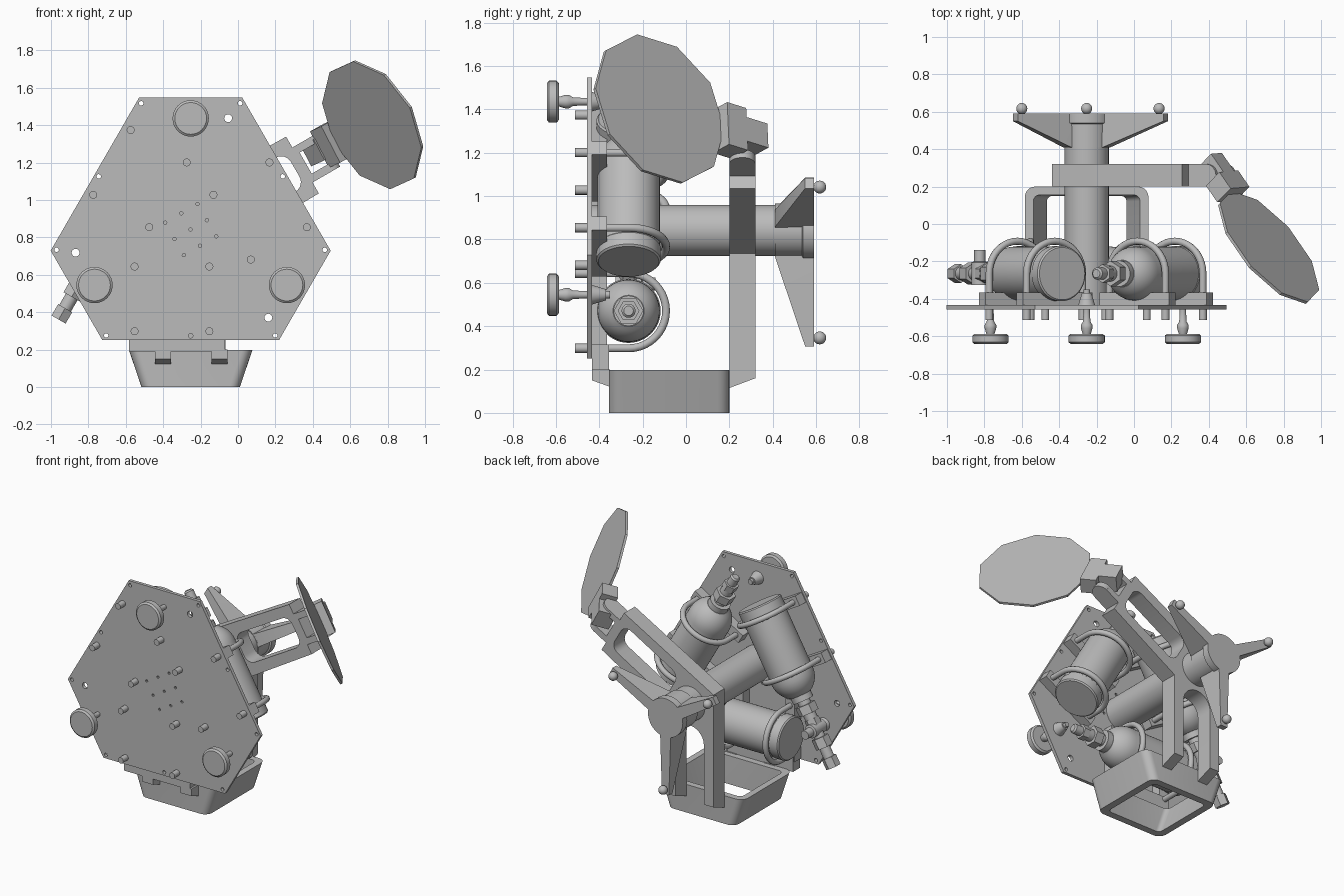
import bpy, bmesh
from math import sin, cos, pi, radians
from mathutils import Matrix, Vector

old = bpy.data.objects.get("Cube")
if old:
    bpy.data.objects.remove(old)

CX, CZ = -0.253, 0.842          # main optical axis
TANK_Y, TANK_R = -0.265, 0.371  # tank depth and distance from the axis
FRONT, BACK = -0.457, -0.434    # faces of the big plate

grey = bpy.data.materials.new("plain_grey")
grey.use_nodes = True
grey.diffuse_color = (0.5, 0.5, 0.5, 1)
grey.node_tree.nodes["Principled BSDF"].inputs["Base Color"].default_value = (0.5, 0.5, 0.5, 1)


def frame(origin, x, z):
    """Matrix with the given local x and z directions."""
    x, z = Vector(x).normalized(), Vector(z).normalized()
    y = z.cross(x)
    m = Matrix((x, y, z)).transposed().to_4x4()
    m.translation = Vector(origin)
    return m


def along(origin, x):
    x = Vector(x).normalized()
    return frame(origin, x, x.orthogonal())


def finish(name, bm, m):
    bm.transform(m)
    bmesh.ops.recalc_face_normals(bm, faces=bm.faces)
    mesh = bpy.data.meshes.new(name)
    bm.to_mesh(mesh)
    bm.free()
    mesh.materials.append(grey)
    ob = bpy.data.objects.new(name, mesh)
    bpy.context.collection.objects.link(ob)
    bpy.ops.object.select_all(action='DESELECT')
    ob.select_set(True)
    bpy.context.view_layer.objects.active = ob
    bpy.ops.object.shade_smooth_by_angle(angle=radians(32))
    return ob


def lathe(name, profile, m, sides=32):
    """Turn (radius, distance) points about local x."""
    bm = bmesh.new()
    rings = [[bm.verts.new((d, r * cos(2 * pi * i / sides), r * sin(2 * pi * i / sides)))
              for i in range(sides)] for r, d in profile]
    for a, b in zip(rings, rings[1:]):
        for i in range(sides):
            j = (i + 1) % sides
            bm.faces.new((a[i], a[j], b[j], b[i]))
    bm.faces.new(rings[0])
    bm.faces.new(rings[-1])
    return finish(name, bm, m)


def rod(name, r, a, b, m, sides=24):
    return lathe(name, [(r, a), (r, b)], m, sides)


def box(name, lo, hi, m):
    bm = bmesh.new()
    bmesh.ops.create_cube(bm, size=1)
    for v in bm.verts:
        v.co = [(l + h) / 2 + c * (h - l) for c, l, h in zip(v.co, lo, hi)]
    return finish(name, bm, m)


def slab(name, loops, w0, w1, m, tweak=None):
    """Extrude a flat outline with holes along local z."""
    bm = bmesh.new()
    for loop in loops:
        vs = [bm.verts.new((u, v, w0)) for u, v in loop]
        for i, v in enumerate(vs):
            bm.edges.new((v, vs[i - 1]))
    bmesh.ops.triangle_fill(bm, use_beauty=True, edges=bm.edges[:])
    top = bmesh.ops.extrude_face_region(bm, geom=bm.faces[:])["geom"]
    for v in top:
        if isinstance(v, bmesh.types.BMVert):
            v.co.z = w1
    if tweak:
        for v in bm.verts:
            tweak(v)
    return finish(name, bm, m)


def polar(r, deg):
    return r * cos(radians(deg)), r * sin(radians(deg))


def circle(cx, cy, r, n=16):
    return [(cx + r * cos(2 * pi * i / n), cy + r * sin(2 * pi * i / n)) for i in range(n)]


def round_rect(x0, x1, y0, y1, r, n=6):
    pts = []
    for k, (x, y) in enumerate(((x1 - r, y1 - r), (x0 + r, y1 - r), (x0 + r, y0 + r), (x1 - r, y0 + r))):
        for i in range(n + 1):
            a = (k + i / n) * pi / 2
            pts.append((x + r * cos(a), y + r * sin(a)))
    return pts


# Local x right, y up, z toward the front
WALL = frame((CX, 0, CZ), (1, 0, 0), (0, -1, 0))
SECTORS = (-90, 30, 150)

# Big six-sided plate with its drilled holes
outline, holes = [], []
for s in SECTORS:
    outline += [polar(0.757, s - 38.6), polar(0.757, s + 38.6)]
    holes += [circle(*polar(0.725, s + e), 0.012) for e in (-38.6, 38.6)]
    holes += [circle(*polar(0.568, s), 0.012), circle(*polar(0.628, s + 41.4), 0.021)]
for i in (-1, 0, 1):
    for j in (-1, 0, 1):
        a = radians(30)
        holes.append(circle(0.1 * (i * cos(a) - j * sin(a)), 0.1 * (i * sin(a) + j * cos(a)), 0.009, 10))
slab("main_plate", [outline] + holes, -BACK, -FRONT, WALL)

# Three tanks with valves, saddles and U-bolts
dome = [(0.144 * cos(radians(a)), 0.13 + 0.15 * sin(radians(a))) for a in range(0, 61, 10)]
TANK = [(0.14, -0.38), (0.148, -0.372), (0.148, -0.31), (0.144, -0.305)] + dome
for s in SECTORS:
    n = Vector((cos(radians(s)), 0, sin(radians(s))))
    d = Vector((-n.z, 0, n.x))
    T = frame(Vector((CX, TANK_Y, CZ)) + n * TANK_R, d, n)
    lathe("tank", TANK, T, 48)
    rod("valve_collar", 0.07, 0.25, 0.3, T)
    rod("valve_stem", 0.042, 0.29, 0.45, T)
    rod("valve_nut", 0.068, 0.33, 0.39, T, 6)
    rod("valve_small_nut", 0.05, 0.43, 0.475, T, 6)
    lathe("valve_tip", [(0.032, 0.47), (0.032, 0.53), (0.022, 0.54)], T)
    if s == 150:  # the left tank carries a longer valve with a side branch
        rod("branch_pipe", 0.036, 0.47, 0.74, T)
        rod("branch_nut", 0.058, 0.56, 0.63, T, 6)
        rod("branch_end_nut", 0.05, 0.7, 0.77, T, 6)
        side = along(T @ Vector((0.5, 0, 0)), (0, 1, 0))
        lathe("branch_side", [(0.045, -0.06), (0.045, 0.06), (0.03, 0.065), (0.03, 0.125)], side)
    for t in (-0.3, 0.1):
        box("saddle", (t - 0.035, 0.1, -0.215), (t + 0.035, TANK_Y - BACK, 0.215), T)
        path = [(t, 0.17, 0.173)]
        path += [(t, -0.173 * sin(pi * i / 20), 0.173 * cos(pi * i / 20)) for i in range(21)]
        path += [(t, 0.17, -0.173)]
        cu = bpy.data.curves.new("u_bolt", 'CURVE')
        cu.dimensions = '3D'
        cu.bevel_depth, cu.bevel_resolution = 0.019, 3
        sp = cu.splines.new('POLY')
        sp.points.add(len(path) - 1)
        for p, co in zip(sp.points, path):
            p.co = (*(T @ Vector(co)), 1)
        cu.materials.append(grey)
        bolt = bpy.data.objects.new("u_bolt", cu)
        bpy.context.collection.objects.link(bolt)
        for z in (-0.173, 0.173):
            rod("bolt_end", 0.021, 0, 0.056, along(T @ Vector((t, TANK_Y - FRONT, z)), (0, -1, 0)))

# Three adjusting knobs on the front
KNOB = [(0.085, -0.642), (0.097, -0.632), (0.097, -0.597), (0.085, -0.587), (0.022, -0.587),
        (0.031, -0.557), (0.031, -0.54), (0.02, -0.522), (0.017, -0.47), (0.017, -0.35)]
for s in SECTORS:
    x, z = polar(0.594, s + 60)
    m = along((CX + x, 0, CZ + z), (0, 1, 0))
    lathe("knob", KNOB, m)
    lathe("knob_bushing", [(0.045, BACK), (0.026, -0.37)], m)

# Central tube and rear hub
AXIS = along((CX, 0, CZ), (0, 1, 0))
rod("main_tube", 0.118, BACK, 0.42, AXIS, 48)
lathe("rear_hub", [(0.124, 0.41), (0.124, 0.535), (0.135, 0.54), (0.135, 0.59)], AXIS, 48)

# Three-armed spider with ball tips
for x, z in ((0.387, 0.2), (-0.347, 0.2), (0, -0.496)):
    r = Vector((x, 0, z))
    L = r.length
    m = frame((CX, 0, CZ), r, r.cross(Vector((0, 1, 0))))

    def taper(v, limit=L):
        if v.co.x > limit:
            v.co.z *= 0.6
    slab("spider_arm", [[(0, 0.41), (0.12, 0.41), (L + 0.04, 0.55), (L + 0.04, 0.59), (0, 0.59)]],
         -0.045, 0.045, m, taper)
    ball = [(max(0.03 * sin(pi * i / 12), 0.001), -0.03 * cos(pi * i / 12)) for i in range(13)]
    lathe("spider_ball", ball, along((CX + x, 0.617, CZ + z), (0, 1, 0)), 20)

# Angled support frame: forked leg below, slotted arm up to the side
W, B = 0.185, -0.7
arm, perp = Vector((cos(pi / 6), sin(pi / 6))), Vector((sin(pi / 6), -cos(pi / 6)))
arch = [(-0.11 * cos(pi * i / 12), -0.265 + 0.11 * sin(pi * i / 12)) for i in range(13)]
shape = [(-W, W * 0.577), (-W, B), (-0.11, B)] + arch + [(0.11, B), (W, B), (W, -W * 0.577)]
shape += [tuple(arm * 0.69 + perp * 0.175), tuple(arm * 0.69 - perp * 0.175)]
slot = [tuple(arm * a + perp * p) for a, p in round_rect(0.16, 0.645, -0.105, 0.105, 0.06)]


def slant_feet(v):
    if abs(v.co.y - B) < 0.001:
        v.co.y = (0.115 if v.co.z > -0.25 else 0.16) - CZ


slab("support_frame", [shape, slot], -0.32, -0.2, WALL, slant_feet)

# Front bracket joining the plate to the base
box("front_bracket", (-0.583, -0.434, 0.19), (-0.07, -0.355, 0.315), Matrix())
for x in (-0.4, -0.1):
    foot = frame((x, 0, 0), (0, 1, 0), (1, 0, 0))
    slab("front_foot", [[(BACK, 0.2), (BACK, 0.15), (-0.35, 0.12), (-0.35, 0.2)]], -0.043, 0.043, foot)

# Open tapered base ring
bm = bmesh.new()
rings = []
for half, inset, z in ((0.263, 0, 0), (0.33, 0, 0.197), (0.33, 0.045, 0.197), (0.263, 0.05, 0)):
    pts = round_rect(-half + inset, half - inset, -0.355 + inset, 0.2 - inset, 0.055 - inset / 2)
    rings.append([bm.verts.new((CX + x, y, z)) for x, y in pts])
for k, a in enumerate(rings):
    b = rings[(k + 1) % 4]
    for i in range(len(a)):
        bm.faces.new((a[i - 1], a[i], b[i], b[i - 1]))
finish("base_ring", bm, Matrix())

# Clevis at the end of the arm: local x along the arm, z toward the front
CLEVIS = frame((CX, 0, CZ), (arm.x, 0, arm.y), (0, -1, 0))
for k in (-1, 1):
    lo, hi = sorted((k * 0.065, k * 0.108))
    box("clevis_cheek", (0.68, lo, -0.32), (0.8, hi, -0.2), CLEVIS)
    rod("clevis_round", 0.06, lo, hi, along(CLEVIS @ Vector((0.8, 0, -0.26)), CLEVIS.col[1].xyz))
box("clevis_web", (0.68, -0.07, -0.32), (0.71, 0.07, -0.2), CLEVIS)

# Tilted panel with its clamp: local x along the panel, z its normal
normal = Vector((0.65, 0.666, 0.366))
outward = Vector((0.55, -0.8, 0.25))
PANEL = frame((0.72, -0.125, 1.402), outward, normal)
slab("round_panel", [circle(0, 0, 0.372, 10)], -0.008, 0.008, PANEL)
box("panel_clamp", (-0.46, -0.11, -0.05), (-0.35, 0.11, 0.06), PANEL)
box("clamp_link", (-0.58, -0.063, -0.06), (-0.45, 0.063, 0.06), PANEL)
